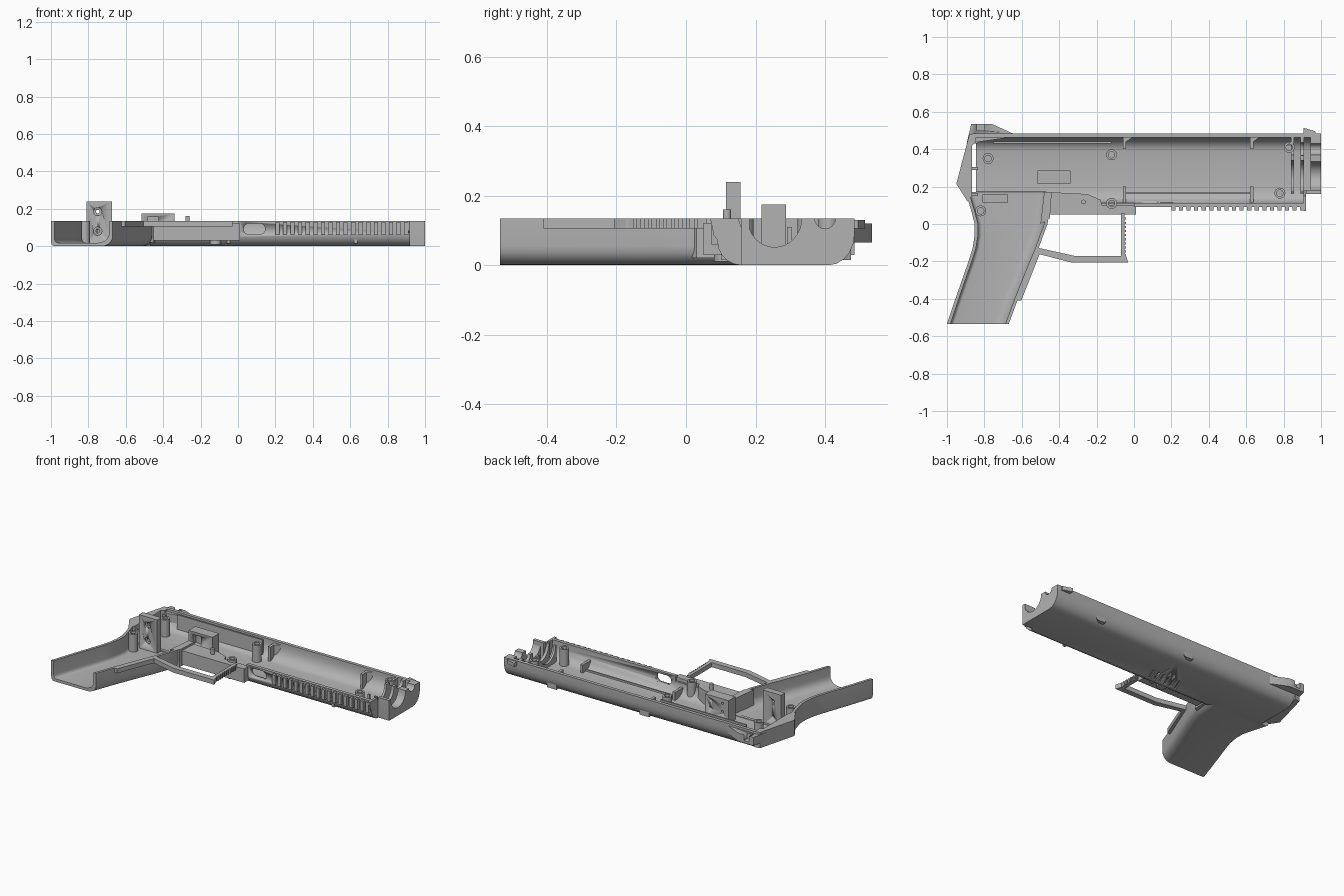
import bpy, bmesh, math
from mathutils import Matrix

if "Cube" in bpy.data.objects:
    bpy.data.objects.remove(bpy.data.objects["Cube"])

grey = bpy.data.materials.new("plain_grey")
grey.use_nodes = True
grey.diffuse_color = (0.45, 0.45, 0.45, 1)
grey.node_tree.nodes["Principled BSDF"].inputs["Base Color"].default_value = grey.diffuse_color

TOP, T = 0.135, 0.022


def finish(name, bm):
    bmesh.ops.recalc_face_normals(bm, faces=bm.faces[:])
    mesh = bpy.data.meshes.new(name)
    bm.to_mesh(mesh)
    bm.free()
    mesh.materials.append(grey)
    ob = bpy.data.objects.new(name, mesh)
    bpy.context.collection.objects.link(ob)
    bpy.ops.object.select_all(action='DESELECT')
    ob.select_set(True)
    bpy.context.view_layer.objects.active = ob
    bpy.ops.object.shade_smooth_by_angle(angle=math.radians(30))
    return ob


def loft(name, rings):
    """Skin closed rings of 3D points and cap both ends."""
    bm = bmesh.new()
    rows = [[bm.verts.new(p) for p in ring] for ring in rings]
    n = len(rows[0])
    for a, b in zip(rows, rows[1:]):
        for i in range(n):
            j = (i + 1) % n
            bm.faces.new((a[i], a[j], b[j], b[i]))
    bm.faces.new(rows[0])
    bm.faces.new(rows[-1])
    return finish(name, bm)


def prism(name, pts, z0, z1):
    return loft(name, [[(x, y, z) for x, y in pts] for z in (z0, z1)])


def prism_x(name, pts, x0, x1):
    return loft(name, [[(x, y, z) for y, z in pts] for x in (x0, x1)])


def box(name, x0, x1, y0, y1, z0, z1):
    return prism(name, [(x0, y0), (x1, y0), (x1, y1), (x0, y1)], z0, z1)


def arc(cx, cy, rx, ry, a0, a1, n=8):
    angles = [math.radians(a0 + (a1 - a0) * i / n) for i in range(n + 1)]
    return [(cx + rx * math.cos(a), cy + ry * math.sin(a)) for a in angles]


def trough(a, b, ca, cb, ha=TOP, t=T):
    """U-shaped wall section from a to b with rounded lower corners."""
    def side(o, h, flr):
        left = arc(a + o + ca[0], flr + ca[1], ca[0], ca[1], 180, 270, 5)
        right = arc(b - o - cb[0], flr + cb[1], cb[0], cb[1], 270, 360, 5)
        return [(a + o, h)] + left + right + [(b - o, TOP)]
    return side(0, ha, 0) + side(t, ha, t)[::-1]


def cut(target, cutter):
    mod = target.modifiers.new("cut", 'BOOLEAN')
    mod.operation = 'DIFFERENCE'
    mod.solver = 'EXACT'
    mod.object = cutter
    cutter.hide_render = True
    cutter.hide_viewport = True
    cutter.display_type = 'WIRE'


def cylinder_y(name, x, z, r, y0, y1):
    ring = arc(x, z, r, r, 0, 345, 23)
    return loft(name, [[(px, y, pz) for px, pz in ring] for y in (y0, y1)])


# Long open half shell, in sections along its length
upper = (0.075, 0.09)
sharp = (0.002, 0.002)
rear_shell = prism_x("rear_shell", trough(0.15, 0.485, sharp, upper, 0.026), -0.845, -0.47)
middle_shell = prism_x("middle_shell", trough(0.09, 0.485, (0.07, 0.07), upper, 0.1), -0.47, 0)
front_shell = prism_x("front_shell", trough(0.09, 0.485, (0.07, 0.07), upper), 0, 0.92)
prism_x("nose_shell", trough(0.16, 0.485, sharp, upper), 0.92, 1)
prism_x("nose_step", [(0.07, TOP), (0.08, 0.085), (0.155, 0), (0.18, 0), (0.18, 0.05), (0.15, TOP)], 0.905, 0.92)

# Oval opening in the lower wall
oval = arc(0.115, 0.092, 0.03, 0.03, -90, 90) + arc(0.06, 0.092, 0.03, 0.03, 90, 270)
cut(front_shell, loft("oval_cutter", [[(x, y, z) for x, z in oval] for y in (0.05, 0.135)]))

# Slanted shallow grooves on the outside
for i in range(6):
    x = -0.19 + i * 0.04
    quad = [(x, 0.16), (x + 0.015, 0.16), (x + 0.05, 0.25), (x + 0.035, 0.25)]
    groove = prism("groove_cutter", quad, -0.02, 0.012)
    cut(middle_shell, groove)
    cut(front_shell, groove)

# Grip channel, open at its end
stations = [(-0.535, -1.0, -0.67), (-0.4, -0.955, -0.62), (-0.2, -0.885, -0.54),
            (-0.13, -0.863, -0.51), (-0.06, -0.852, -0.485), (0, -0.852, -0.462),
            (0.06, -0.867, -0.455), (0.12, -0.885, -0.45), (0.17, -0.9, -0.445)]
loft("grip", [[(x, y, z) for x, z in trough(l, r, (0.02, 0.025), (0.06, 0.055), t=0.018)]
              for y, l, r in stations])
prism("grip_front_lip", [(-0.625, -0.41), (-0.603, -0.41), (-0.5, -0.15), (-0.52, -0.15)], 0.105, TOP)
prism("grip_inner_lip", [(-0.5, 0), (-0.45, 0.03), (-0.44, 0.17), (-0.48, 0.17)], 0.02, TOP)

# Angled rear wall with its tabs
prism("rear_wall", [(-0.89, 0.12), (-0.95, 0.215), (-0.88, 0.48), (-0.845, 0.485), (-0.845, 0.44),
                    (-0.865, 0.42), (-0.865, 0.15)], 0.03, TOP)
for y in (0.15, 0.29, 0.43):
    box("rear_tab", -0.875, -0.835, y, y + 0.015, 0.03, 0.11)

# Rear and front sights
sight = prism("rear_sight", [(-0.895, 0.43), (-0.87, 0.535), (-0.76, 0.535), (-0.65, 0.485), (-0.65, 0.465)], 0.065, 0.12)
cut(sight, box("sight_cutter", -0.84, -0.8, 0.5, 0.55, 0.08, 0.14))
prism("front_sight", [(0.905, 0.475), (0.905, 0.515), (0.97, 0.495), (0.97, 0.475)], 0.105, 0.13)

# Trigger housing and guard
prism("trigger_housing", [(-0.45, 0.05), (0.01, 0.05), (0.01, 0.1), (-0.17, 0.1), (-0.18, 0.13),
                          (-0.25, 0.16), (-0.45, 0.17)], 0.03, 0.122)
prism("trigger_guard", [(-0.53, -0.155), (-0.33, -0.207), (-0.03, -0.207), (-0.05, -0.15), (-0.05, 0.06),
                        (-0.07, 0.06), (-0.07, -0.17), (-0.32, -0.17), (-0.51, -0.128)], 0.105, TOP)
for i in range(10):
    y = -0.175 + i * 0.022
    box("guard_ridge", -0.052, -0.042, y, y + 0.011, 0.105, TOP)

# Ribs along the lower wall
for i in range(18):
    x = 0.2 + i * 0.0405
    box("side_rib", x, x + 0.022, 0.073, 0.1, 0.06, 0.128)

# Hollow screw posts
for x, y in ((-0.78, 0.35), (-0.12, 0.37), (-0.82, 0.07), (-0.12, 0.11), (0.83, 0.41), (0.78, 0.165)):
    outer, inner = (arc(x, y, r, r, 0, 345, 23) for r in (0.029, 0.017))
    loft("screw_post", [[(px, py, z) for px, py in ring] for ring, z in
                        ((outer, 0.01), (outer, TOP), (inner, TOP), (inner, 0.03))])
prism("trigger_pin", arc(-0.27, 0.118, 0.012, 0.012, 0, 345, 15), 0.1, 0.16)

# Upright mounting block with two holes
mount = box("mounting_block", -0.81, -0.675, 0.115, 0.157, 0.01, 0.24)
for z in (0.08, 0.185):
    cut(mount, cylinder_y("mount_hole_cutter", -0.75, z, 0.022, 0.1, 0.13))
    cut(mount, cylinder_y("mount_bore_cutter", -0.75, z, 0.01, 0.1, 0.2))

# Switch block with a square window
switch = box("switch_block", -0.515, -0.34, 0.217, 0.287, 0.01, 0.175)
cut(switch, box("switch_cutter", -0.485, -0.425, 0.2, 0.25, 0.09, 0.155))
for x in (-0.47, -0.385):
    for z in (0.09, 0.145):
        cut(switch, cylinder_y("switch_hole_cutter", x, z, 0.008, 0.27, 0.3))


# Nose bulkheads with round cradles
def bulkhead(x0, x1, r, small):
    pts = [(0.16, TOP), (0.16, 0.002), (0.41, 0.002), (0.45, 0.025), (0.475, 0.06), (0.484, TOP)]
    pts += arc(0.4, TOP, small, small, 0, -180) + arc(0.255, TOP, r, r + 0.005, 0, -180, 16)
    prism_x("nose_bulkhead", pts, x0, x1)


bulkhead(0.84, 0.855, 0.085, 0.03)
bulkhead(0.89, 0.91, 0.085, 0.035)
bulkhead(0.945, 1.0, 0.078, 0.03)

# Inner rail and small gussets
box("inner_rail", -0.75, -0.12, 0.43, 0.44, 0.015, TOP)
for x in (-0.06, 0.62):
    prism("upper_gusset", [(x, 0.475), (x + 0.07, 0.475), (x + 0.018, 0.44), (x + 0.018, 0.4), (x, 0.4)], 0.015, 0.12)
    prism("lower_gusset", [(x, 0.1), (x + 0.018, 0.1), (x + 0.018, 0.2), (x, 0.2)], 0.015, 0.075)
box("floor_ledge", -0.05, 0.63, 0.16, 0.17, 0.015, 0.035)
